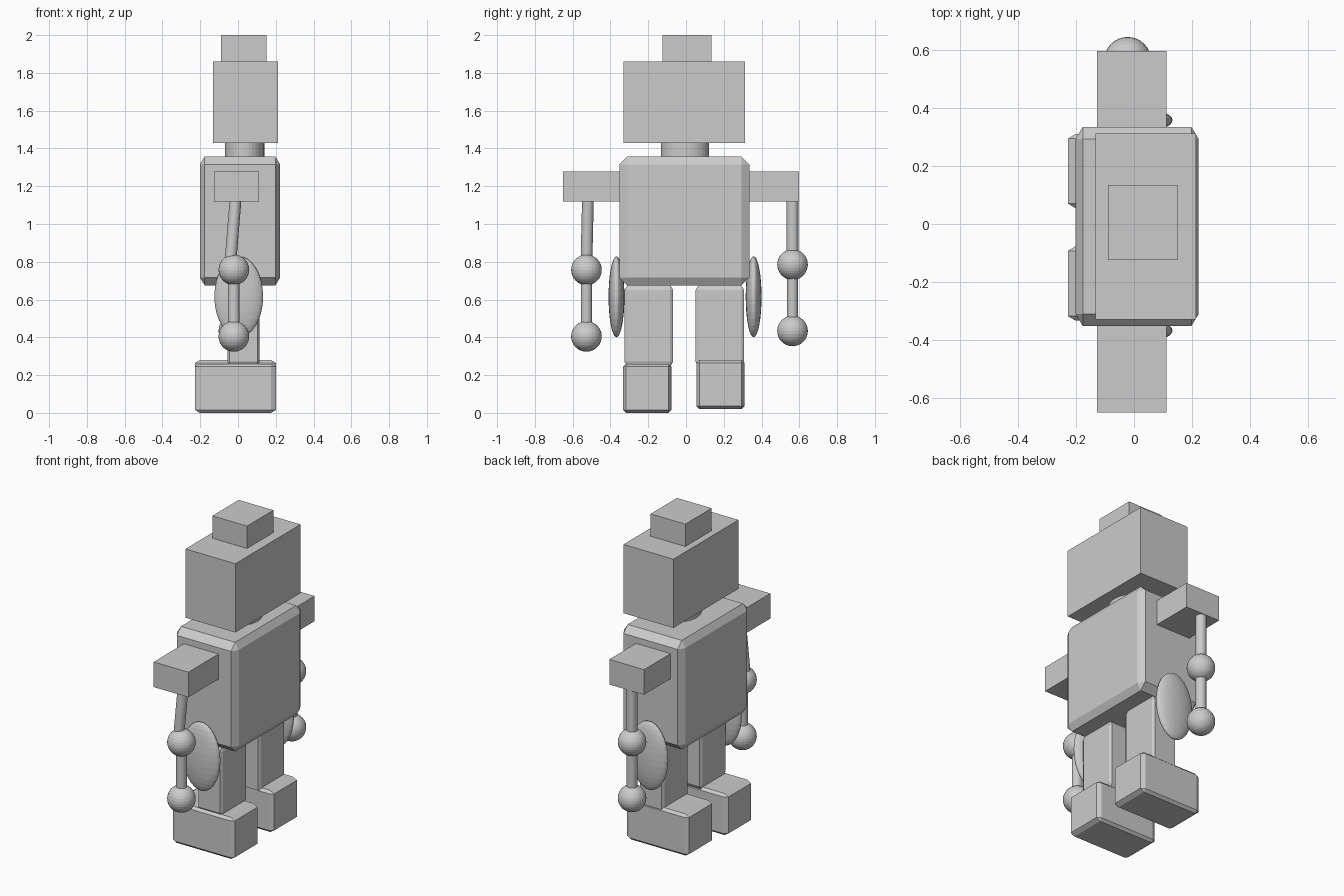
import bpy
import bmesh
from mathutils import Vector

if "Cube" in bpy.data.objects:
    bpy.data.objects.remove(bpy.data.objects["Cube"])

grey = bpy.data.materials.new("light_grey")
grey.diffuse_color = (0.6, 0.6, 0.6, 1)
grey.use_nodes = True
grey.node_tree.nodes["Principled BSDF"].inputs["Base Color"].default_value = grey.diffuse_color


def finish(name, bm, loc, scale=(1, 1, 1)):
    mesh = bpy.data.meshes.new(name)
    bm.to_mesh(mesh)
    bm.free()
    mesh.materials.append(grey)
    obj = bpy.data.objects.new(name, mesh)
    obj.location = loc
    obj.scale = scale
    bpy.context.collection.objects.link(obj)
    return obj


def box(name, x, y, z, bevel=0.0):
    """Box from (min, max) ranges; the chamfer stretches with the box."""
    bm = bmesh.new()
    bmesh.ops.create_cube(bm, size=1)
    if bevel:
        bmesh.ops.bevel(bm, geom=bm.edges[:], offset=bevel, segments=1,
                        affect='EDGES')
    ranges = (x, y, z)
    return finish(name, bm, [(a + b) / 2 for a, b in ranges],
                  [b - a for a, b in ranges])


def ellipsoid(name, loc, radii):
    bm = bmesh.new()
    bmesh.ops.create_uvsphere(bm, u_segments=32, v_segments=16, radius=1)
    return finish(name, bm, loc, radii)


def rod(name, start, end, rx, ry):
    """Cylinder running from start to end."""
    a, b = Vector(start), Vector(end)
    bm = bmesh.new()
    bmesh.ops.create_cone(bm, cap_ends=True, segments=32, radius1=1,
                          radius2=1, depth=(b - a).length)
    obj = finish(name, bm, (a + b) / 2, (rx, ry, 1))
    obj.rotation_mode = 'QUATERNION'
    obj.rotation_quaternion = Vector((0, 0, 1)).rotation_difference(b - a)
    return obj


# Head, hat and neck
box("hat", (-0.09, 0.15), (-0.125, 0.135), (1.86, 2.0))
box("head", (-0.132, 0.213), (-0.33, 0.313), (1.43, 1.86))
rod("neck", (0.035, -0.005, 1.3), (0.035, -0.005, 1.45), 0.105, 0.128)

# Torso and shoulder bar
box("torso", (-0.202, 0.223), (-0.352, 0.335), (0.675, 1.357), 0.06)
box("shoulder_bar", (-0.128, 0.112), (-0.65, 0.597), (1.12, 1.277))

# Arms: top and elbow positions, hand drop
arms = {
    "right": ((-0.012, -0.519, 1.14), (-0.04, -0.527, 0.80), -0.527, 0.757, 0.405),
    "left": ((-0.022, 0.564, 1.14), (-0.022, 0.564, 0.80), 0.564, 0.785, 0.434),
}
for side, (top, bottom, y, elbow_z, hand_z) in arms.items():
    rod(side + "_upper_arm", top, bottom, 0.031, 0.031)
    rod(side + "_forearm", (-0.022, y, elbow_z), (-0.022, y, hand_z), 0.03, 0.031)
    ellipsoid(side + "_elbow", (-0.022, y, elbow_z), (0.081,) * 3)
    ellipsoid(side + "_hand", (-0.022, y, hand_z), (0.081,) * 3)

# Hip discs, legs and feet
legs = {
    "right": (-0.368, (-0.325, -0.068), (-0.333, -0.077), 0.0),
    "left": (0.358, (0.051, 0.308), (0.055, 0.31), 0.02),
}
for side, (hip_y, leg_y, foot_y, foot_z) in legs.items():
    ellipsoid(side + "_hip_disc", (0.004, hip_y, 0.615), (0.129, 0.042, 0.214))
    box(side + "_leg", (-0.055, 0.114), leg_y, (0.245, 0.676), 0.06)
    box(side + "_foot", (-0.228, 0.2), foot_y, (foot_z, foot_z + 0.26), 0.06)
